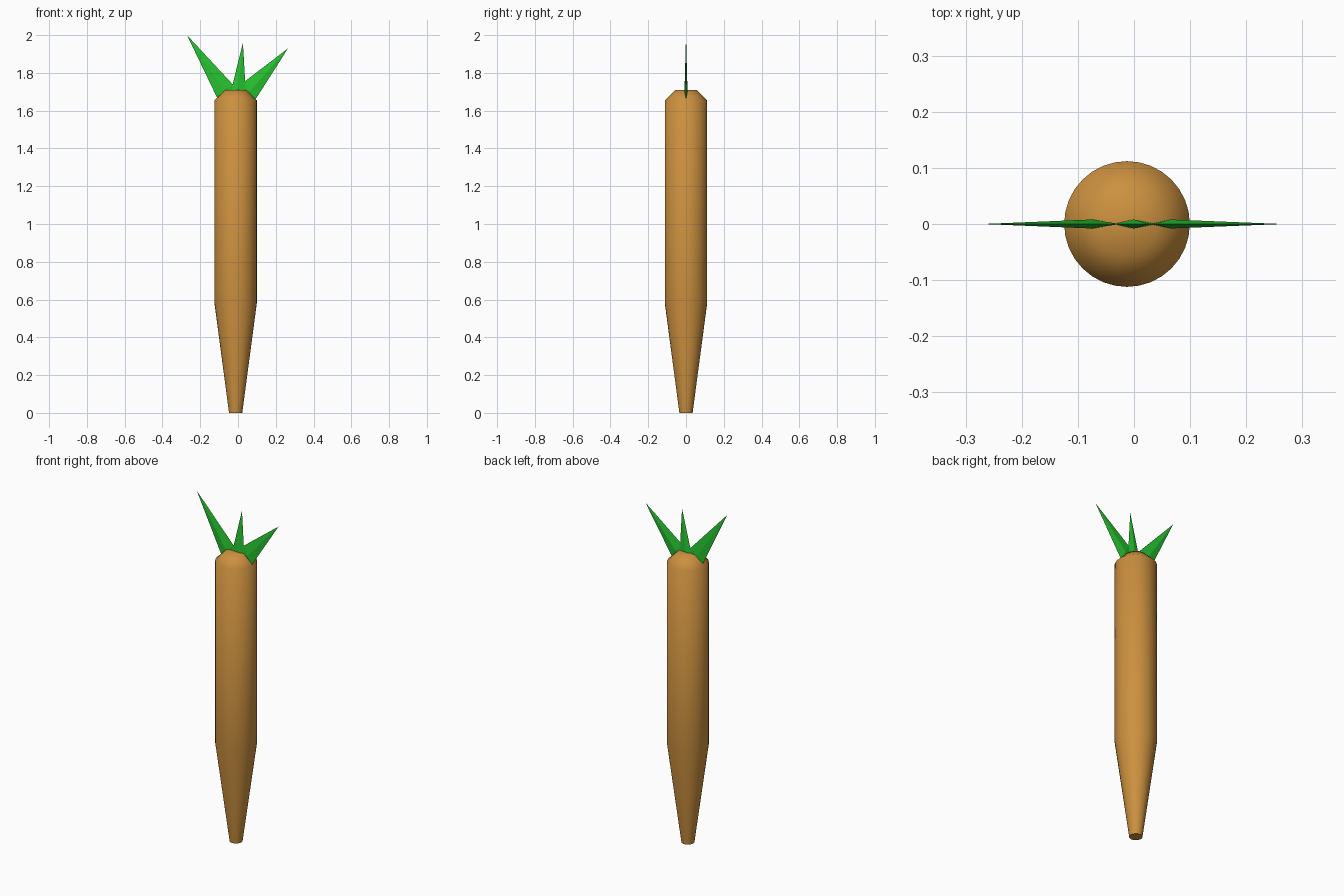
import bpy, bmesh, math

if "Cube" in bpy.data.objects:
    bpy.data.objects.remove(bpy.data.objects["Cube"])


def material(name, color):
    m = bpy.data.materials.new(name)
    m.diffuse_color = color
    m.use_nodes = True
    m.node_tree.nodes["Principled BSDF"].inputs["Base Color"].default_value = m.diffuse_color
    return m


def finish(bm, name, mat):
    bmesh.ops.recalc_face_normals(bm, faces=bm.faces[:])
    mesh = bpy.data.meshes.new(name)
    bm.to_mesh(mesh)
    bm.free()
    obj = bpy.data.objects.new(name, mesh)
    bpy.context.collection.objects.link(obj)
    mesh.materials.append(mat)
    return obj


orange = material("orange_skin", (0.60, 0.28, 0.05, 1))
green = material("green_leaf", (0.02, 0.55, 0.03, 1))

# Root: lathed profile (radius, height), capped at both ends
PROFILE = [(0.035, 0), (0.112, 0.58), (0.112, 1.655), (0.055, 1.71)]
SIDES = 32
bm = bmesh.new()
rings = []
for r, z in PROFILE:
    angles = [2 * math.pi * i / SIDES for i in range(SIDES)]
    rings.append([bm.verts.new((r * math.cos(a), r * math.sin(a), z)) for a in angles])
for low, high in zip(rings, rings[1:]):
    for i in range(SIDES):
        j = (i + 1) % SIDES
        bm.faces.new((low[i], low[j], high[j], high[i]))
bm.faces.new(rings[0])
bm.faces.new(rings[-1])
root = finish(bm, "root", orange)
root.location.x = -0.0125
bpy.context.view_layer.objects.active = root
root.select_set(True)
bpy.ops.object.shade_smooth_by_angle(angle=math.radians(60))


# Leaves: thin spikes, an outline in the xz plane with a ridge front and back
def leaf(name, outline, ridge):
    bm = bmesh.new()
    rim = [bm.verts.new((x, 0, z)) for x, z in outline]
    for y in (-0.008, 0.008):
        mid = bm.verts.new((ridge[0], y, ridge[1]))
        for a, b in zip(rim, rim[1:] + rim[:1]):
            bm.faces.new((a, b, mid))
    finish(bm, name, green)


leaf("left_leaf", [(-0.27, 2.0), (-0.108, 1.663), (-0.03, 1.70), (-0.026, 1.737)], (-0.075, 1.705))
leaf("middle_leaf", [(0.026, 1.96), (-0.038, 1.70), (0.041, 1.70)], (0.0, 1.715))
leaf("right_leaf", [(0.265, 1.93), (0.091, 1.657), (0.028, 1.70), (0.036, 1.755)], (0.065, 1.705))
